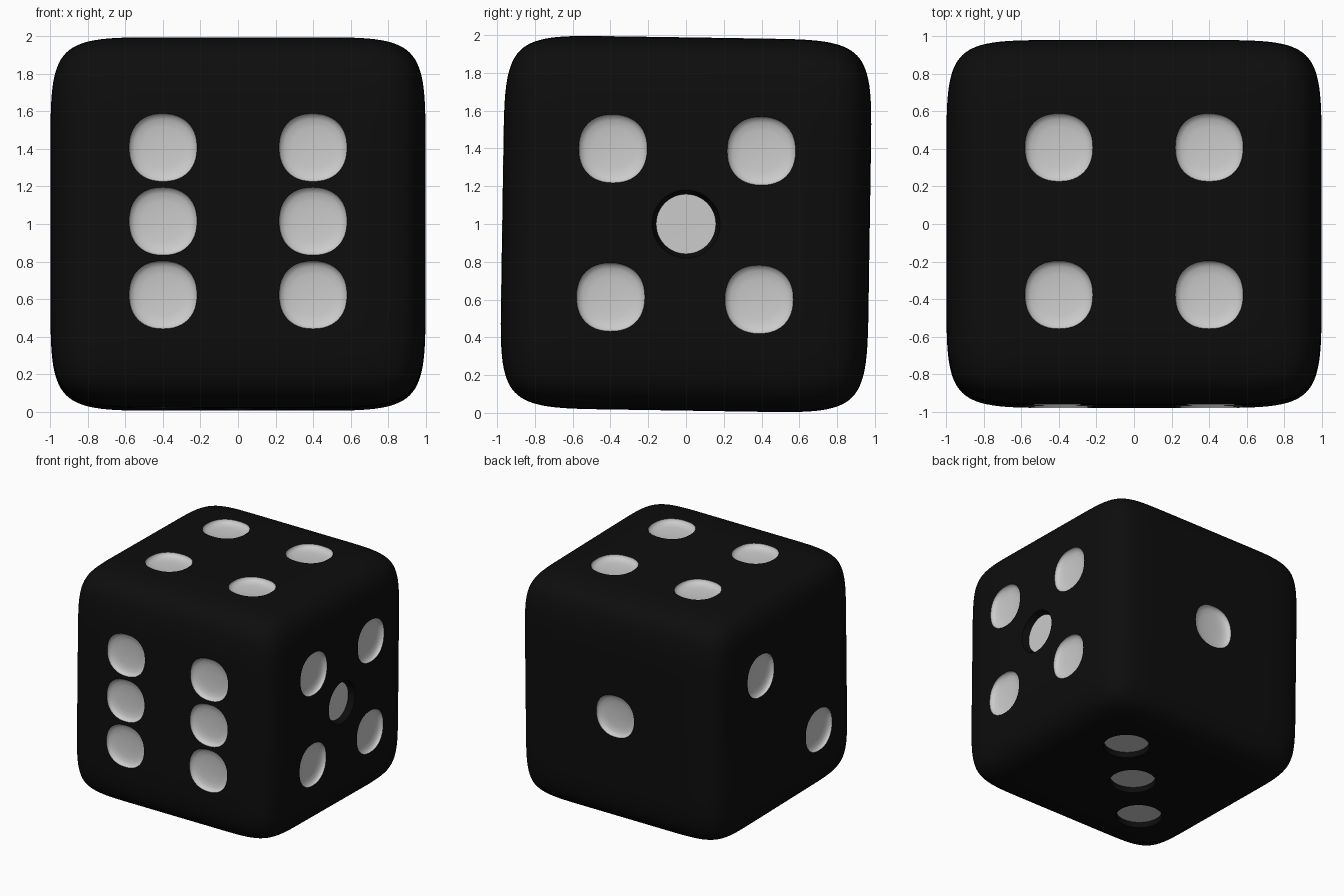
import bpy, bmesh, math
from mathutils import Vector

if "Cube" in bpy.data.objects:
    bpy.data.objects.remove(bpy.data.objects["Cube"])

HALF = Vector((1.0, 0.973, 0.988))   # half sizes of the die
TILT = -0.0155                       # slight lean about x
HOLD = 0.5                           # position of the holding loops


def material(name, value):
    m = bpy.data.materials.new(name)
    m.diffuse_color = (value, value, value, 1)
    m.use_nodes = True
    m.node_tree.nodes["Principled BSDF"].inputs["Base Color"].default_value = m.diffuse_color
    return m


MATS = [material("black", 0.004), material("pale_grey", 0.8)]


def add_object(name, bm):
    mesh = bpy.data.meshes.new(name)
    bm.to_mesh(mesh)
    bm.free()
    for m in MATS:
        mesh.materials.append(m)
    ob = bpy.data.objects.new(name, mesh)
    ob.location.z = 1
    ob.rotation_euler.x = TILT
    bpy.context.collection.objects.link(ob)
    return ob


# Body: cube with holding loops, smoothed by subdivision
bm = bmesh.new()
bmesh.ops.create_cube(bm, size=2)
bmesh.ops.subdivide_edges(bm, edges=bm.edges[:], cuts=2, use_grid_fill=True)
for v in bm.verts:
    v.co = Vector([math.copysign(1 if abs(c) > 0.9 else HOLD, c) * h
                   for c, h in zip(v.co, HALF)])
die = add_object("die_body", bm)

# Pip profiles as (radius, depth), whether the walls are grey, and roundness power
DISH = ([(0.182, -0.05), (0.181, 0.008), (0.172, 0.022), (0.15, 0.034),
         (0.11, 0.041), (0.05, 0.044), (0, 0.045)], True, 2.25)
WELL = ([(0.182, -0.05), (0.182, 0.0), (0.178, 0.045), (0, 0.046)], False, 2)
SMALL_WELL = ([(0.182, -0.05), (0.18, 0.0), (0.158, 0.05), (0, 0.051)], False, 2)
SEG = 48
X, Y, Z = Vector((1, 0, 0)), Vector((0, 1, 0)), Vector((0, 0, 1))


def add_pip(bm, normal, u, v, pos, kind):
    profile, grey_wall, power = kind
    height = sum(abs(n) * h for n, h in zip(normal, HALF))
    base = normal * height + u * pos[0] + v * pos[1]

    def soft(c):
        return math.copysign(abs(c) ** (2 / power), c)

    rings = []
    for r, d in profile[:-1]:
        ring = []
        for i in range(SEG):
            a = math.tau * i / SEG
            ring.append(bm.verts.new(base - normal * d + u * r * soft(math.cos(a))
                                     + v * r * soft(math.sin(a))))
        rings.append(ring)
    tip = bm.verts.new(base - normal * profile[-1][1])
    bm.faces.new(rings[0])
    for a, b in zip(rings, rings[1:]):
        for i in range(SEG):
            j = (i + 1) % SEG
            bm.faces.new((a[i], a[j], b[j], b[i])).material_index = int(grey_wall)
    for i in range(SEG):
        bm.faces.new((rings[-1][i], rings[-1][(i + 1) % SEG], tip)).material_index = 1


# Pip layout for each side
P = 0.393
corners = [(sx * P, sy * P) for sx in (-1, 1) for sy in (-1, 1)]
sides = [
    (-Y, X, Z, [(sx * 0.4, k * P) for sx in (-1, 1) for k in (-1, 0, 1)], DISH),
    (Y, X, Z, [(0, 0)], DISH),
    (X, Y, Z, corners, DISH),
    (X, Y, Z, [(0, 0)], SMALL_WELL),
    (-X, Y, Z, [(P, P), (-P, -P)], DISH),
    (Z, X, Y, [(x * 1.02, y) for x, y in corners], DISH),
    (-Z, X, Y, [(k * 0.4, k * 0.4) for k in (-1, 0, 1)], WELL),
]
bm = bmesh.new()
for normal, u, v, spots, kind in sides:
    for pos in spots:
        add_pip(bm, normal, u, v, pos, kind)
bmesh.ops.recalc_face_normals(bm, faces=bm.faces[:])
cutter = add_object("pip_cutter", bm)
cutter.hide_render = True

# Carve the pips and shade smooth with crisp rims
sub = die.modifiers.new("round", 'SUBSURF')
sub.levels = sub.render_levels = 4
cut = die.modifiers.new("pips", 'BOOLEAN')
cut.operation = 'DIFFERENCE'
cut.solver = 'EXACT'
cut.object = cutter
bpy.context.view_layer.objects.active = die
die.select_set(True)
for name in ("round", "pips"):
    bpy.ops.object.modifier_apply(modifier=name)
bpy.data.objects.remove(cutter)
bpy.ops.object.shade_smooth_by_angle(angle=math.radians(35))
